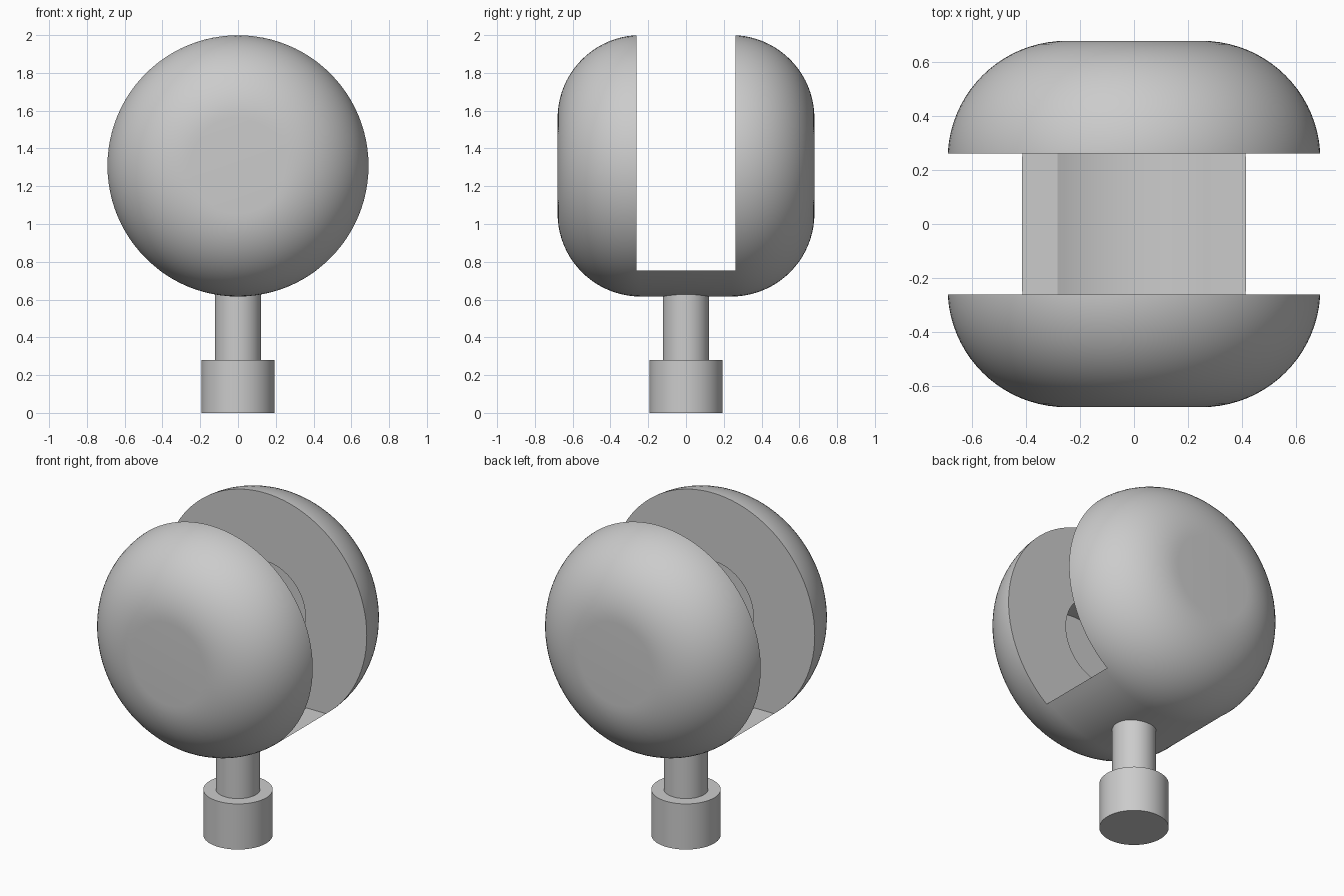
import bpy, bmesh
from math import sin, cos, pi, sqrt, radians
from mathutils import Matrix, Vector

if "Cube" in bpy.data.objects:
    bpy.data.objects.remove(bpy.data.objects["Cube"])

grey = bpy.data.materials.new("plain grey")
grey.use_nodes = True
grey.diffuse_color = (0.6, 0.6, 0.6, 1)
grey.node_tree.nodes["Principled BSDF"].inputs["Base Color"].default_value = (0.6, 0.6, 0.6, 1)

CENTRE = 1.308     # height of the head's axis
RADIUS = 0.692
HALF_LEN = 0.68
FILLET = 0.44
SLOT = 0.262       # half width of the slot
FLOOR = 0.755
GROOVE = 0.622     # radius of the round groove in the slot floor


def finish(name, bm, matrix=Matrix()):
    bm.transform(matrix)
    bmesh.ops.recalc_face_normals(bm, faces=bm.faces)
    mesh = bpy.data.meshes.new(name)
    bm.to_mesh(mesh)
    bm.free()
    mesh.materials.append(grey)
    obj = bpy.data.objects.new(name, mesh)
    bpy.context.collection.objects.link(obj)
    return obj


def lathe(name, profile, matrix=Matrix(), segments=96):
    """Revolve (radius, height) points around z and cap both ends."""
    bm = bmesh.new()
    rings = [[bm.verts.new((r * cos(2 * pi * i / segments), r * sin(2 * pi * i / segments), h))
              for i in range(segments)] for r, h in profile]
    for low, high in zip(rings, rings[1:]):
        for i in range(segments):
            j = (i + 1) % segments
            bm.faces.new((low[i], low[j], high[j], high[i]))
    bm.faces.new(rings[0][::-1])
    bm.faces.new(rings[-1])
    return finish(name, bm, matrix)


def activate(obj):
    bpy.ops.object.select_all(action='DESELECT')
    obj.select_set(True)
    bpy.context.view_layer.objects.active = obj


def smooth(obj):
    activate(obj)
    bpy.ops.object.shade_smooth_by_angle(angle=radians(25))


def cut(target, cutter):
    activate(target)
    mod = target.modifiers.new("cut", 'BOOLEAN')
    mod.operation = 'DIFFERENCE'
    mod.solver = 'EXACT'
    mod.object = cutter
    bpy.ops.object.modifier_apply(modifier=mod.name)
    bpy.data.objects.remove(cutter)


# Head: a rounded drum lying along y
along_y = Matrix.Translation((0, 0, CENTRE)) @ Matrix.Rotation(pi / 2, 4, 'X')
steps = 20
arc = [(RADIUS - FILLET + FILLET * cos(a), HALF_LEN - FILLET + FILLET * sin(a))
       for a in (pi / 2 * k / steps for k in range(steps + 1))]
head = lathe("slotted_head", [(r, -h) for r, h in reversed(arc)] + arc, along_y)

# Slot open to the top, with a round groove in its floor
half = sqrt(GROOVE ** 2 - (CENTRE - FLOOR) ** 2)
xs = [half * (k / 12 - 1) for k in range(25)]
outline = [(-1, FLOOR)]
outline += [(x, CENTRE - sqrt(GROOVE ** 2 - x * x)) for x in xs]
outline += [(1, FLOOR), (1, 2.3), (-1, 2.3)]
bm = bmesh.new()
face = bm.faces.new([bm.verts.new((x, -SLOT, z)) for x, z in outline])
side = bmesh.ops.extrude_face_region(bm, geom=[face])
bmesh.ops.translate(bm, vec=Vector((0, 2 * SLOT, 0)),
                    verts=[v for v in side["geom"] if isinstance(v, bmesh.types.BMVert)])
cut(head, finish("slot_cutter", bm))

# Round axle pockets sunk into both inner walls
cut(head, lathe("pocket_cutter", [(0.275, -0.52), (0.275, 0.52)], along_y, 64))
smooth(head)

# Stem and foot
smooth(lathe("stem", [(0.123, 0.27), (0.123, 0.65)], segments=64))
smooth(lathe("foot", [(0.193, 0), (0.193, 0.28)], segments=64))
